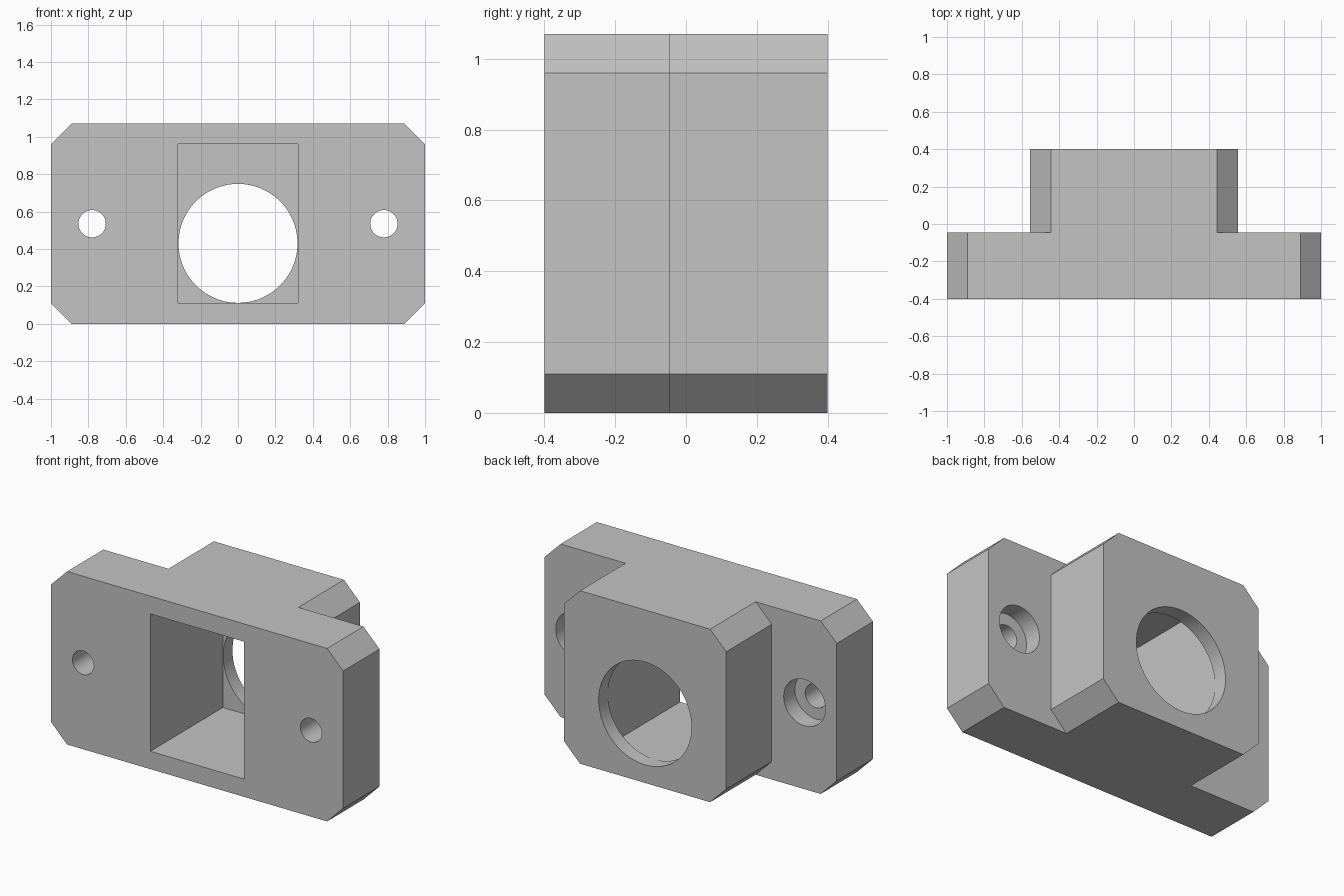
import bpy, bmesh, math
from mathutils import Matrix

cube = bpy.data.objects.get("Cube")
if cube:
    bpy.data.objects.remove(cube, do_unlink=True)

FRONT, STEP, BACK = -0.4, -0.045, 0.4
HEIGHT, CHAMFER = 1.07, 0.11

grey = bpy.data.materials.new("light grey")
grey.use_nodes = True
colour = (0.55, 0.55, 0.55, 1)
grey.diffuse_color = colour
grey.node_tree.nodes["Principled BSDF"].inputs["Base Color"].default_value = colour


def add_object(name, bm):
    bmesh.ops.recalc_face_normals(bm, faces=bm.faces)
    mesh = bpy.data.meshes.new(name)
    bm.to_mesh(mesh)
    bm.free()
    mesh.materials.append(grey)
    obj = bpy.data.objects.new(name, mesh)
    bpy.context.collection.objects.link(obj)
    return obj


def prism(name, outline, y0, y1):
    """Extrude an (x, z) outline along y."""
    bm = bmesh.new()
    face = bm.faces.new([bm.verts.new((x, y0, z)) for x, z in outline])
    new = bmesh.ops.extrude_face_region(bm, geom=[face])["geom"]
    verts = [v for v in new if isinstance(v, bmesh.types.BMVert)]
    bmesh.ops.translate(bm, verts=verts, vec=(0, y1 - y0, 0))
    return add_object(name, bm)


def chamfered(half):
    """Rectangle with cut corners."""
    c = CHAMFER
    right = [(half - c, 0), (half, c), (half, HEIGHT - c), (half - c, HEIGHT)]
    return right + [(-x, z) for x, z in reversed(right)]


def cylinder(name, x, z, radius, y0, y1, sides=64):
    outline = [(x + radius * math.cos(2 * math.pi * i / sides),
                z + radius * math.sin(2 * math.pi * i / sides)) for i in range(sides)]
    return prism(name, outline, y0, y1)


def combine(target, tool, operation):
    """Apply an exact boolean and remove the tool."""
    mod = target.modifiers.new(operation, 'BOOLEAN')
    mod.operation, mod.object, mod.solver = operation, tool, 'EXACT'
    bpy.context.view_layer.objects.active = target
    bpy.ops.object.modifier_apply(modifier=mod.name)
    bpy.data.objects.remove(tool, do_unlink=True)


# Wide mounting flange with a narrower block behind it
body = prism("mounting_block", chamfered(1.0), FRONT, STEP)
combine(body, prism("rear_block", chamfered(0.555), STEP - 0.15, BACK), 'UNION')

# Rectangular pocket open to the front, with a thin wall left at the back
pocket = [(-0.32, 0.11), (0.32, 0.11), (0.32, 0.96), (-0.32, 0.96)]
combine(body, prism("pocket", pocket, FRONT - 0.1, 0.31), 'DIFFERENCE')

# Round opening through the back wall
combine(body, cylinder("round_opening", 0, 0.43, 0.318, 0.2, BACK + 0.1, 96), 'DIFFERENCE')

# Screw holes, counterbored from the back of the flange
for side in (-1, 1):
    x, z = side * 0.78, HEIGHT / 2
    combine(body, cylinder("screw_hole", x, z, 0.073, FRONT - 0.1, STEP + 0.1), 'DIFFERENCE')
    combine(body, cylinder("counterbore", x, z, 0.143, STEP - 0.11, STEP + 0.1), 'DIFFERENCE')

# Smooth round walls, crisp edges
bpy.ops.object.select_all(action='DESELECT')
body.select_set(True)
bpy.context.view_layer.objects.active = body
bpy.ops.object.shade_smooth_by_angle(angle=math.radians(30))
